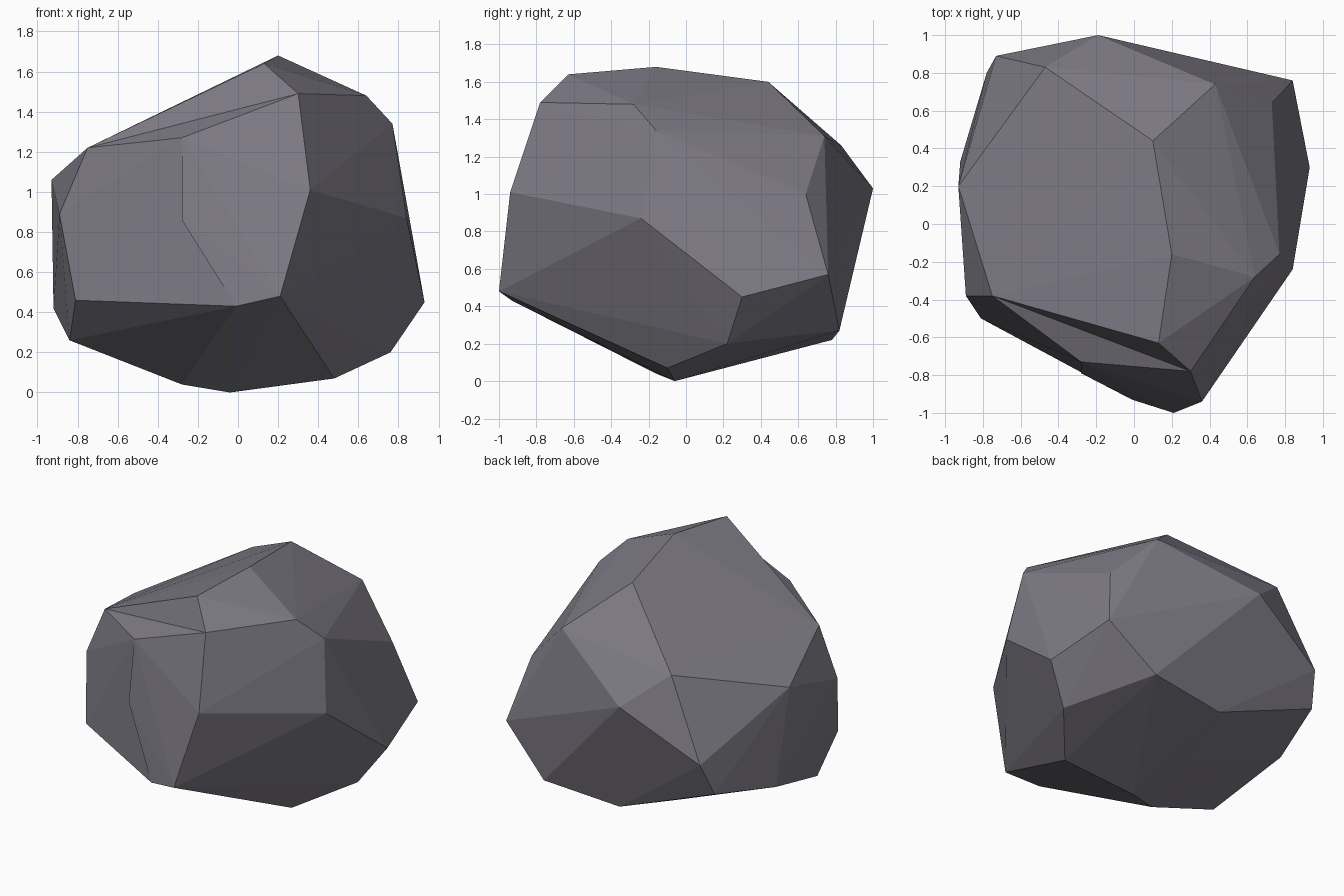
import bpy, bmesh

if "Cube" in bpy.data.objects:
    bpy.data.objects.remove(bpy.data.objects["Cube"])

# Corner points of the boulder, grouped in rough rings from the ground up
base = [(-.04, -.06, 0), (-.28, -.16, .04), (.48, -.10, .07), (-.16, .34, .13),
        (.76, .22, .20), (-.04, .78, .22), (-.84, -.23, .26), (.51, .82, .27)]
lower = [(-.92, .33, .42), (-.01, -.93, .43), (.93, .30, .45), (-.81, -.50, .46),
         (.21, -1.0, .48), (-.78, .80, .51), (.84, .76, .57)]
middle = [(-.73, .89, .73), (-.28, -.79, .86), (.84, -.24, .87), (-.89, -.38, .89),
          (.73, .64, 1.0), (.36, -.94, 1.01), (-.19, 1.0, 1.03), (-.93, .20, 1.06)]
upper = [(-.75, -.38, 1.22), (-.47, .83, 1.26), (-.28, -.73, 1.27), (.43, .74, 1.31),
         (.77, -.16, 1.34), (.64, -.28, 1.48), (.30, -.78, 1.49),
         (.10, .44, 1.60), (.13, -.63, 1.64), (.20, -.16, 1.68)]

bm = bmesh.new()
verts = {p: bm.verts.new(p) for p in base + lower + middle + upper}
bmesh.ops.convex_hull(bm, input=list(bm.verts))
loose = [v for v in bm.verts if not v.link_faces]
verts = {p: v for p, v in verts.items() if v not in loose}
bmesh.ops.delete(bm, geom=loose, context='VERTS')


def crease_in(a, b):
    """Turn a ridge of the hull so it becomes a shallow hollow."""
    if a in verts and b in verts:
        e = bm.edges.get((verts[a], verts[b]))
        if e:
            bmesh.ops.rotate_edges(bm, edges=[e], use_ccw=False)


# Two shallow hollows on the front left
crease_in(lower[3], middle[1])
crease_in(upper[2], upper[8])
bmesh.ops.recalc_face_normals(bm, faces=list(bm.faces))

mesh = bpy.data.meshes.new("boulder")
bm.to_mesh(mesh)
bm.free()
stone = bpy.data.materials.new("grey stone")
stone.diffuse_color = (.205, .195, .23, 1)
stone.use_nodes = True
stone.node_tree.nodes["Principled BSDF"].inputs["Base Color"].default_value = stone.diffuse_color
mesh.materials.append(stone)
bpy.context.collection.objects.link(bpy.data.objects.new("boulder", mesh))
